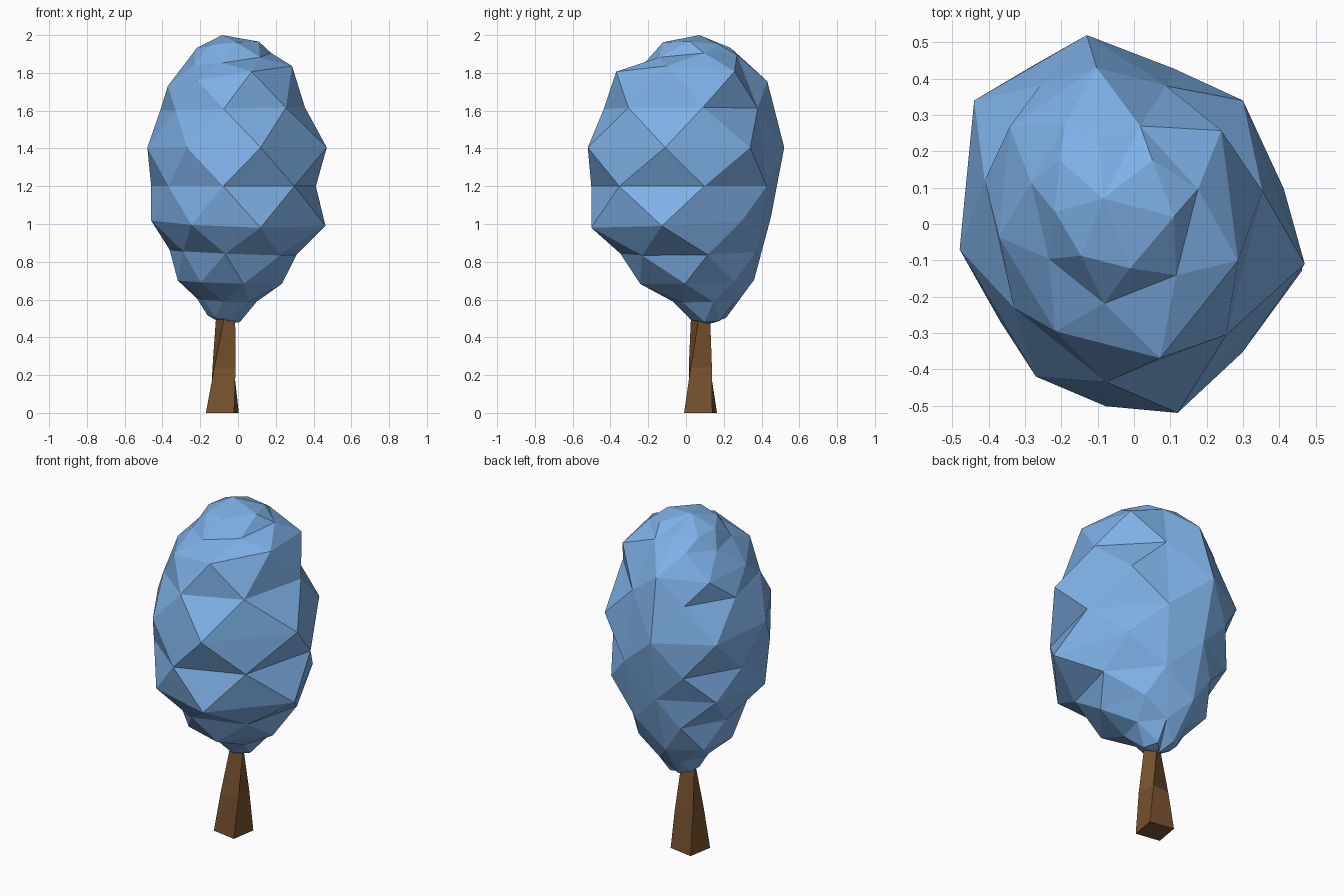
import bpy, bmesh
from math import cos, sin, radians

if "Cube" in bpy.data.objects:
    bpy.data.objects.remove(bpy.data.objects["Cube"])


def make_object(name, bm, color):
    bmesh.ops.recalc_face_normals(bm, faces=bm.faces[:])
    mesh = bpy.data.meshes.new(name)
    bm.to_mesh(mesh)
    bm.free()
    mat = bpy.data.materials.new(name + "_colour")
    mat.diffuse_color = color
    mat.use_nodes = True
    mat.node_tree.nodes["Principled BSDF"].inputs["Base Color"].default_value = mat.diffuse_color
    mesh.materials.append(mat)
    obj = bpy.data.objects.new(name, mesh)
    bpy.context.collection.objects.link(obj)
    return obj


def diamonds(bm, rings, i, upright):
    """Folded diamonds spanning rings i..i+2; creased across, except those in upright."""
    n = len(rings[i])
    for k in range(n):
        a, b = (k, (k + 1) % n) if i % 2 == 0 else ((k - 1) % n, k)
        t, l, d, r = rings[i][k], rings[i + 1][a], rings[i + 2][k], rings[i + 1][b]
        if k in upright:
            bm.faces.new((t, l, d))
            bm.faces.new((t, d, r))
        else:
            bm.faces.new((t, l, r))
            bm.faces.new((l, d, r))


# Foliage: two staggered seven-point outlines, scaled ring by ring from top to bottom
OUTLINE_ODD = [(.53, -.12), (.36, .33), (-.07, .51), (-.38, .33),
               (-.42, -.08), (-.21, -.43), (.18, -.53)]
OUTLINE_EVEN = [(.41, .085), (.145, .375), (-.20, .38), (-.355, .115),
                (-.275, -.235), (-.02, -.44), (.31, -.31)]
# scale, centre x, centre y, height, slope along x, slope along y
RINGS = [
    (.345, -.073, .061, 1.945, .10, -.06),
    (.60, -.07, .045, 1.87, .13, .06),
    (.74, -.061, .023, 1.775, .15, -.03),
    (1.0, -.056, .005, 1.61, .02, 0),
    (1.0, -.06, .01, 1.405, 0, 0),
    (1.14, -.055, 0, 1.20, 0, 0),
    (.94, -.05, -.015, 1.01, -.03, .05),
    (.88, -.05, .04, .85, -.04, .02),
    (.58, -.075, .065, .695, -.03, .03),
    (.41, -.07, .11, .595, -.05, .03),
    (.18, -.085, .12, .50, -.2, 0),
]
# Small irregularities: (ring, point) -> shift
NUDGE = {(2, 0): (-.045, -.035), (2, 1): (.035, -.01), (2, 2): (.01, .03),
         (6, 0): (.015, 0), (6, 2): (0, -.015), (6, 4): (-.015, 0), (6, 6): (0, .012)}
bm = bmesh.new()
top = bm.verts.new((-.085, .07, 2.0))
bottom = bm.verts.new((-.075, .12, .47))
rings = [[top] * 7]
for i, (s, cx, cy, z, sx, sy) in enumerate(RINGS):
    ring = []
    for k, (x, y) in enumerate(OUTLINE_EVEN if i % 2 else OUTLINE_ODD):
        nx, ny = NUDGE.get((i, k), (0, 0))
        ring.append(bm.verts.new((cx + s * x + nx, cy + s * y + ny,
                                  z + s * (sx * x + sy * y))))
    rings.append(ring)
rings.append([bottom] * 7)
for i in range(len(rings) - 2):
    diamonds(bm, rings, i, upright=(2,) if i % 2 else (1,))
make_object("foliage", bm, (.21, .44, .80, 1))

# Trunk: tapered square post that twists on the way up
bm = bmesh.new()
rings = []
for r, cx, cy, z, turn in [(.107, -.083, .077, 0, 215.5),
                           (.080, -.074, .076, .24, 230),
                           (.050, -.065, .077, .53, 265)]:
    rings.append([bm.verts.new((cx + r * cos(radians(turn + 90 * k)),
                                cy + r * sin(radians(turn + 90 * k)), z))
                  for k in range(4)])
for low, high in zip(rings, rings[1:]):
    for k in range(4):
        bm.faces.new((low[k - 1], low[k], high[k], high[k - 1]))
bm.faces.new(rings[0])
bm.faces.new(rings[2])
make_object("trunk", bm, (.19, .085, .028, 1))
